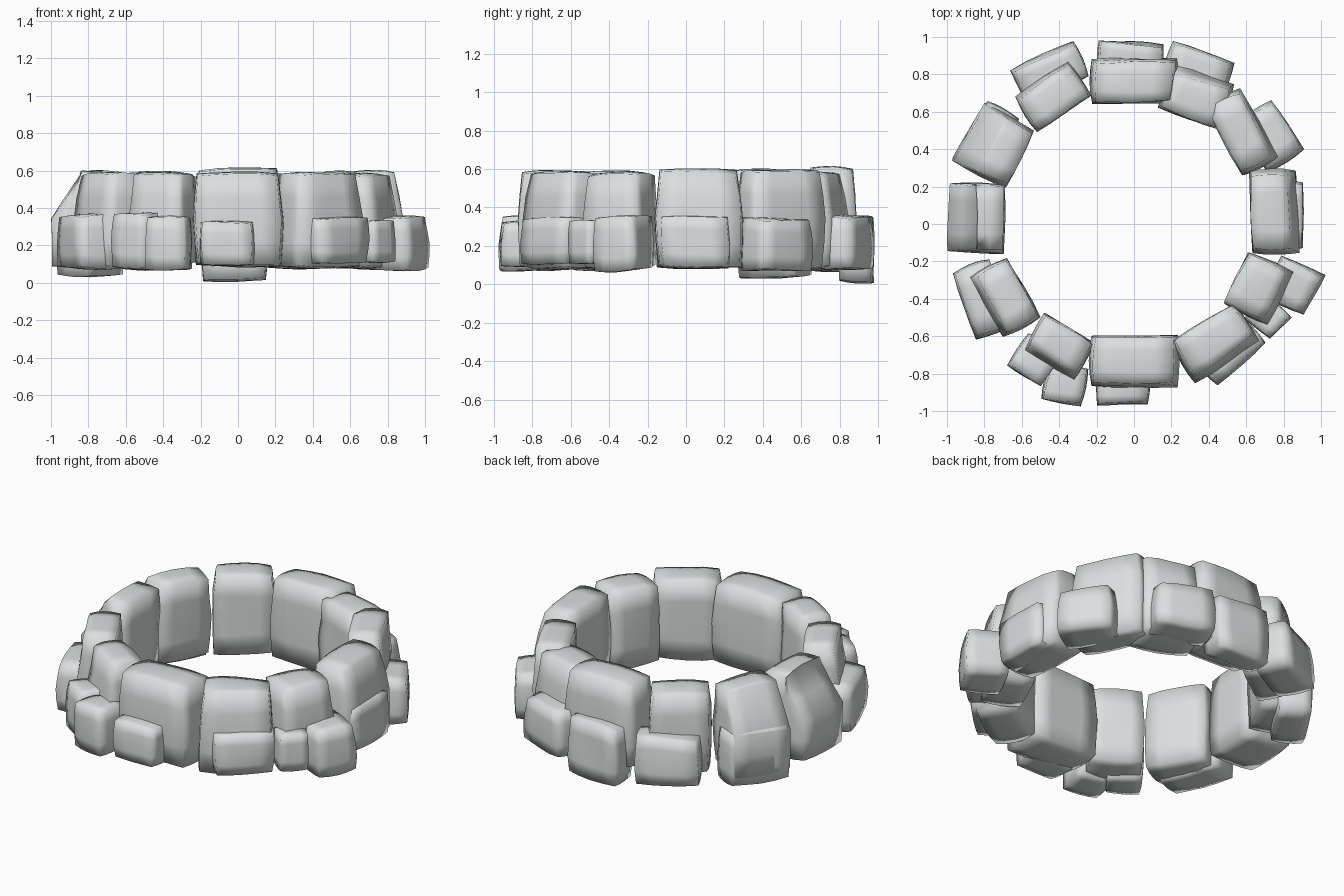
import bpy, bmesh, random
from math import radians
from mathutils import Matrix, Vector, noise

random.seed(5)
if "Cube" in bpy.data.objects:
    bpy.data.objects.remove(bpy.data.objects["Cube"], do_unlink=True)

stone_grey = bpy.data.materials.new("stone_grey")
stone_grey.use_nodes = True
colour = (0.71, 0.74, 0.74, 1)
stone_grey.diffuse_color = colour
stone_grey.node_tree.nodes["Principled BSDF"].inputs["Base Color"].default_value = colour

stones = []


def stone(name, x, y, turn, width, depth, bottom, top, lean=0.0, pinch=0.0, bulge=0.08):
    """Rough hewn block; turn is the compass direction of its outward face."""
    bm = bmesh.new()
    bmesh.ops.create_cube(bm, size=2)
    bmesh.ops.subdivide_edges(bm, edges=bm.edges[:], cuts=3, use_grid_fill=True)
    # A small random offset for each corner, blended over the block
    corners = {(i, j, k): Vector([random.uniform(-1, 1) for _ in "xyz"]) * 0.01
               for i in (-1, 1) for j in (-1, 1) for k in (-1, 1)}
    size = Vector((depth, width, top - bottom)) / 2
    place = Matrix.Translation((x, y, (top + bottom) / 2)) @ Matrix.Rotation(radians(turn), 4, "Z")
    for v in bm.verts:
        u = v.co.copy()
        shift = Vector()
        for key, offset in corners.items():
            weight = 1.0
            for a, b in zip(key, u):
                weight *= (1 + a * b) / 2
            shift += offset * weight
        # Pillowed faces
        p = Vector([u[a] * (1 - bulge * (u[a - 1] ** 2 + u[a - 2] ** 2) / 2)
                    for a in range(3)])
        # Outer face leans in and the sides narrow above mid height
        rise = max(u.z, 0)
        if u.x > 0:
            p.x -= 2 * lean * rise * u.x
        p.y *= 1 - pinch * rise
        p = Vector([p[a] * size[a] for a in range(3)]) + shift
        v.co = place @ p
    # Shallow dents
    for v in bm.verts:
        v.co += noise.noise_vector(v.co * 5) * 0.01
    bmesh.ops.recalc_face_normals(bm, faces=bm.faces[:])
    mesh = bpy.data.meshes.new(name)
    bm.to_mesh(mesh)
    bm.free()
    mesh.materials.append(stone_grey)
    obj = bpy.data.objects.new(name, mesh)
    bpy.context.collection.objects.link(obj)
    stones.append(obj)


# Tall ring stones: x, y, turn, width, depth, top, lean
ring = [
    (0, .765, 90, .46, .25, .62, .06),
    (.335, .68, 71, .36, .27, .59, .15),
    (.575, .495, 28, .45, .21, .6, .12),
    (.75, .07, 2, .46, .26, .6, .18),
    (.665, -.345, -25, .34, .27, .59, .12),
    (.43, -.635, -57, .42, .26, .59, .15),
    (0, -.735, -90, .48, .28, .59, .08),
    (-.4, -.655, -121, .33, .24, .59, .15),
    (-.69, -.395, 209, .38, .24, .6, .12),
    (-.845, .035, 178, .38, .3, .6, .5),
    (-.745, .425, 152, .36, .32, .6, .42),
    (-.435, .685, 123, .36, .23, .6, .1),
]
for n, (x, y, turn, width, depth, top, lean) in enumerate(ring, 1):
    stone(f"ring_stone_{n}", x, y, turn, width, depth, .08, top, lean, pinch=.07)

# Low stones leaning on the outside: x, y, turn, width, depth, bottom, top
feet = [
    (-.02, .885, 87, .36, .17, .01, .36),
    (.335, .82, 70, .36, .22, .08, .36),
    (.725, .465, 32, .32, .24, .07, .35),
    (.835, .05, 0, .36, .14, .08, .36),
    (.855, -.33, -25, .25, .25, .07, .36),
    (.72, -.5, -42, .17, .18, .1, .34),
    (.5, -.67, -49, .36, .23, .1, .36),
    (-.06, -.88, -90, .29, .18, .09, .33),
    (-.53, -.725, 239, .22, .21, .07, .37),
    (-.365, -.86, 258, .22, .2, .07, .36),
    (-.81, -.405, 200, .39, .22, .07, .37),
    (-.79, .455, 150, .37, .2, .03, .37),
    (-.445, .805, 115, .38, .22, .07, .36),
]
for n, values in enumerate(feet, 1):
    stone(f"foot_stone_{n}", *values, lean=.03, pinch=.03)

# Soft worn shading over the rims
bpy.ops.object.select_all(action="DESELECT")
for obj in stones:
    obj.select_set(True)
bpy.context.view_layer.objects.active = stones[0]
bpy.ops.object.shade_smooth_by_angle(angle=radians(110))
